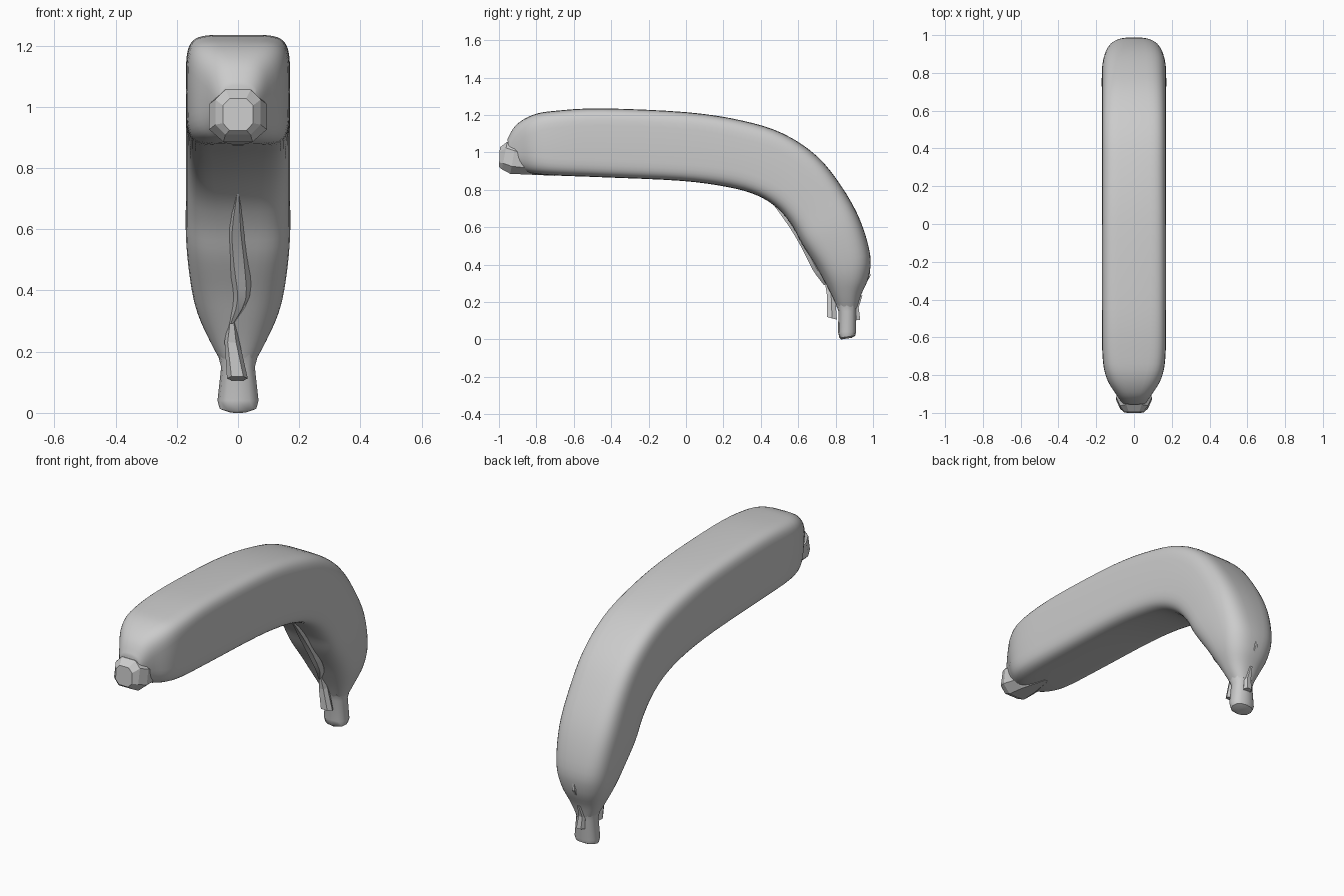
import bpy, bmesh, math
from mathutils import Vector


def catmull(a, b, c, d, t):
    return 0.5 * (2*b + (c-a)*t + (2*a-5*b+4*c-d)*t*t + (3*b-a-3*c+d)*t**3)


def dense(rows, steps):
    # smooth interpolation between hand-placed sections
    p = [Vector(r) for r in rows]
    out = []
    for i in range(len(p) - 1):
        a, d = p[max(i-1, 0)], p[min(i+2, len(p)-1)]
        out += [catmull(a, p[i], p[i+1], d, k/steps) for k in range(steps)]
    return out + [p[-1]]


def loft(name, rows, sides, smooth, steps=1, turn=0.0):
    # row: outer y, z, inner y, z, half width, squareness, x offset
    bm = bmesh.new()
    rings = []
    for r in dense(rows, steps):
        oy, oz, iy, iz, w, n = r[:6]
        x0 = r[6] if len(r) > 6 else 0
        ring = []
        for k in range(sides):
            a = 2*math.pi*(k + turn)/sides
            c, s = math.cos(a), math.sin(a)
            u = math.copysign(abs(c)**(2/n), c)
            v = math.copysign(abs(s)**(2/n), s)
            ring.append(bm.verts.new((x0 + w*u, (oy+iy)/2 + v*(oy-iy)/2,
                                      (oz+iz)/2 + v*(oz-iz)/2)))
        rings.append(ring)
    for p, q in zip(rings, rings[1:]):
        for k in range(sides):
            j = (k+1) % sides
            bm.faces.new((p[k], p[j], q[j], q[k]))
    bm.faces.new(rings[0])
    bm.faces.new(rings[-1])
    bmesh.ops.recalc_face_normals(bm, faces=bm.faces)
    me = bpy.data.meshes.new(name)
    bm.to_mesh(me)
    bm.free()
    ob = bpy.data.objects.new(name, me)
    bpy.context.collection.objects.link(ob)
    if smooth:
        bpy.ops.object.select_all(action='DESELECT')
        ob.select_set(True)
        bpy.context.view_layer.objects.active = ob
        bpy.ops.object.shade_smooth_by_angle(angle=math.radians(45))
    return ob


# curved fruit body, boxy in the middle and rounder towards the stem
loft("fruit_body", [
    (-.955, 1.07, -.93, .93, .065, 2.5),
    (-.91, 1.145, -.87, .90, .10, 3),
    (-.82, 1.20, -.80, .884, .147, 4),
    (-.70, 1.222, -.69, .876, .167, 5),
    (-.45, 1.235, -.45, .867, .17, 5.5),
    (0, 1.215, -.03, .848, .17, 5.5),
    (.30, 1.17, .22, .815, .17, 5),
    (.52, 1.10, .38, .77, .17, 5),
    (.70, .98, .49, .70, .17, 4.5),
    (.83, .82, .565, .61, .17, 4),
    (.93, .64, .62, .51, .17, 3.6),
    (.985, .45, .69, .40, .155, 3),
    (.975, .33, .735, .32, .132, 2.6),
    (.935, .235, .78, .235, .092, 2.4),
    (.915, .17, .81, .17, .057, 2.4),
], 40, True, 4)

# stem, flared sideways at its cut end
loft("stem", [
    (.92, .19, .80, .19, .066, 2.4),
    (.91, .15, .815, .15, .055, 2.4),
    (.91, .04, .813, .04, .067, 2.4),
    (.905, .02, .82, .008, .06, 2.4),
    (.885, .008, .83, 0, .03, 2.4),
], 12, True)

# faceted blossom tip, with a wedge running back under the body
loft("blossom_tip", [
    (-.995, 1.03, -1.0, .92, .052, 3),
    (-.955, 1.06, -.985, .905, .078, 3),
    (-.91, 1.055, -.94, .88, .10, 2.6),
    (-.85, 1.02, -.85, .877, .088, 2.4),
    (-.70, .93, -.70, .873, .02, 2.4),
], 8, False, 1, .5)

# raised ridge along the inner side of the bend
loft("inner_ridge", [
    (.50, .78, .47, .71, .006, 2, 0),
    (.60, .63, .555, .59, .028, 2, -.005),
    (.66, .50, .62, .48, .034, 2, .004),
    (.72, .39, .675, .37, .026, 2, .012),
    (.77, .30, .735, .29, .008, 2, -.02),
], 6, True, 3)

# loose peel slivers at the neck
loft("inner_peel_sliver", [
    (.78, .32, .74, .31, .008, 2.5, -.02),
    (.80, .24, .752, .23, .024, 2.5, -.02),
    (.81, .105, .752, .12, .034, 2.5, -.002),
], 6, False)
loft("outer_peel_sliver", [
    (.945, .235, .91, .23, .008, 2.5, 0),
    (.925, .17, .89, .17, .02, 2.5, 0),
    (.934, .105, .89, .10, .024, 2.5, .005),
], 6, False)
loft("outer_peel_nick", [
    (.985, .40, .96, .39, .004, 2, 0),
    (.988, .34, .95, .34, .015, 2, 0),
    (.966, .30, .94, .30, .012, 2, 0),
], 6, False)
